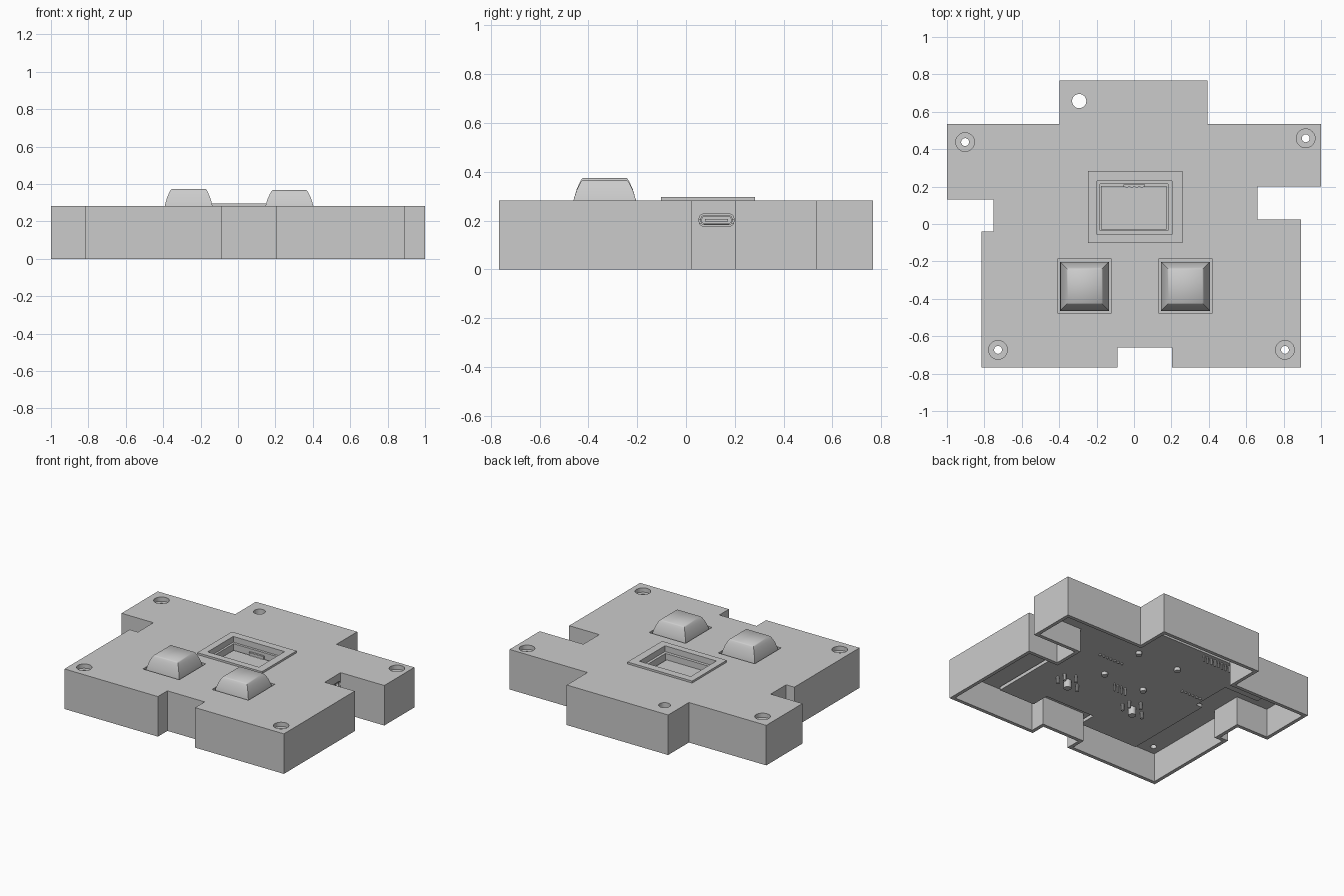
import bpy, bmesh, math
from mathutils import Vector

cube = bpy.data.objects.get("Cube")
if cube:
    bpy.data.objects.remove(cube, do_unlink=True)

grey = bpy.data.materials.new("plain grey")
grey.use_nodes = True
colour = (0.6, 0.6, 0.6, 1)
grey.diffuse_color = colour
grey.node_tree.nodes["Principled BSDF"].inputs["Base Color"].default_value = colour

TOP, CEILING, WALL = 0.282, 0.203, 0.025


def finish(name, bm):
    bmesh.ops.recalc_face_normals(bm, faces=bm.faces)
    mesh = bpy.data.meshes.new(name)
    bm.to_mesh(mesh)
    bm.free()
    mesh.materials.append(grey)
    ob = bpy.data.objects.new(name, mesh)
    bpy.context.collection.objects.link(ob)
    return ob


def prism(name, points, low, high, axis="z"):
    """Extrude a flat outline along z, or along x when the outline is in y and z."""
    def place(p, h):
        return (p[0], p[1], h) if axis == "z" else (h, p[0], p[1])
    bm = bmesh.new()
    face = bm.faces.new([bm.verts.new(place(p, low)) for p in points])
    ext = bmesh.ops.extrude_face_region(bm, geom=[face])
    move = Vector(place((0, 0), high - low))
    bmesh.ops.translate(bm, vec=move,
                        verts=[v for v in ext["geom"] if isinstance(v, bmesh.types.BMVert)])
    return finish(name, bm)


def rect(x0, x1, y0, y1):
    return [(x0, y0), (x1, y0), (x1, y1), (x0, y1)]


def circle(x, y, r, n=32):
    return [(x + r * math.cos(i * math.tau / n), y + r * math.sin(i * math.tau / n))
            for i in range(n)]


def rounded(x, y, width, height, r, n=6):
    """Rectangle with round corners."""
    pts = []
    for k, (sx, sy) in enumerate(((1, 1), (-1, 1), (-1, -1), (1, -1))):
        for i in range(n + 1):
            a = math.pi / 2 * (k + i / n)
            pts.append((x + sx * (width / 2 - r) + r * math.cos(a),
                        y + sy * (height / 2 - r) + r * math.sin(a)))
    return pts


def inset(points, d):
    """Move a right-angled counter-clockwise outline inwards."""
    out = []
    for i, p in enumerate(points):
        prev, nxt = Vector(points[i - 1]), Vector(points[(i + 1) % len(points)])
        a, b = (Vector(p) - prev).normalized(), (nxt - Vector(p)).normalized()
        out.append((p[0] - d * (a.y + b.y), p[1] + d * (a.x + b.x)))
    return out


def cut(target, cutter):
    mod = target.modifiers.new("cut", "BOOLEAN")
    mod.operation = "DIFFERENCE"
    mod.solver = "EXACT"
    mod.object = cutter
    bpy.context.view_layer.objects.active = target
    bpy.ops.object.modifier_apply(modifier=mod.name)
    bpy.data.objects.remove(cutter, do_unlink=True)


# Case: stepped outline, open underneath
outline = [(-0.816, -0.766), (-0.088, -0.766), (-0.088, -0.66), (0.202, -0.66),
           (0.202, -0.766), (0.894, -0.766), (0.894, 0.023), (0.66, 0.023), (0.66, 0.2),
           (1, 0.2), (1, 0.535), (0.393, 0.535), (0.393, 0.766), (-0.397, 0.766),
           (-0.397, 0.535), (-1, 0.535), (-1, 0.132), (-0.752, 0.132), (-0.752, -0.04),
           (-0.816, -0.04)]
case = prism("case", outline, 0, TOP)
cut(case, prism("cavity", inset(outline, WALL), -0.1, CEILING))

# Counterbored screw holes and one plain hole
for x, y in ((-0.903, 0.438), (0.918, 0.458), (-0.727, -0.673), (0.807, -0.673)):
    cut(case, prism("bore", circle(x, y, 0.05), TOP - 0.03, 0.4))
    cut(case, prism("screw_hole", circle(x, y, 0.021), 0.1, 0.4))
cut(case, prism("plain_hole", circle(-0.293, 0.657, 0.038), 0.1, 0.4))

# Key openings, screen opening and port opening
KEYS = (("right", -0.264, 0.374), ("left", 0.275, 0.367))
KEY_Y = -0.333
for side, x, top in KEYS:
    cut(case, prism("key_opening", rect(x - 0.142, x + 0.142, KEY_Y - 0.146, KEY_Y + 0.148),
                    0.15, 0.4))
cut(case, prism("screen_opening", rect(-0.198, 0.202, -0.055, 0.23), 0.15, 0.4))
cut(case, prism("port_opening", rounded(0.125, 0.202, 0.142, 0.05, 0.019), 0.53, 0.75, "x"))

# Raised screen bezel with an inner ledge
bezel = prism("screen_bezel", rect(-0.246, 0.258, -0.102, 0.283), TOP - 0.002, 0.296)
cut(bezel, prism("bezel_opening", rect(-0.198, 0.202, -0.055, 0.23), 0.2, 0.4))
ledge = prism("screen_ledge", rect(-0.21, 0.21, -0.065, 0.24), CEILING + 0.002, 0.255)
cut(ledge, prism("ledge_opening", rect(-0.183, 0.183, -0.034, 0.213), 0.1, 0.4))

# Circuit board
board_shape = [(-0.6, -0.7), (-0.14, -0.7), (-0.14, -0.57), (0.25, -0.57), (0.25, -0.7),
               (0.53, -0.7), (0.53, 0.03), (0.632, 0.03), (0.632, 0.23), (0.86, 0.23),
               (0.86, 0.505), (-0.82, 0.505), (-0.82, 0.25), (-0.55, 0.25), (-0.55, -0.04),
               (-0.6, -0.04)]
BOARD, BOARD_TOP = 0.165, 0.189
prism("circuit_board", board_shape, BOARD, BOARD_TOP)

# Screen module, its connector and mounting posts
prism("screen", rect(-0.177, 0.173, -0.03, 0.203), BOARD_TOP - 0.001, 0.214)
prism("screen_connector", rect(-0.055, 0.06, 0.199, 0.211), BOARD_TOP - 0.001, 0.235)
for i in range(4):
    x = -0.045 + i * 0.027
    prism("screen_pin", rect(x, x + 0.012, 0.196, 0.2), 0.213, 0.233)
for x in (-0.16, 0.16):
    for y in (-0.1, 0.24):
        prism("screen_post", circle(x, y, 0.02, 16), 0.142, 0.18)

# Pin rows under the board
for x0, y, count, low in ((0.15, 0.06, 7, 0.152), (-0.52, 0.04, 6, 0.152),
                          (-0.4, 0.47, 8, 0.12), (-0.07, -0.17, 4, 0.11)):
    for i in range(count):
        x = x0 + i * 0.03
        prism("board_pin", rect(x, x + 0.01, y, y + 0.01), low, BOARD + 0.002)


def key_cap(name, x, top):
    rise = top - TOP
    rings = ((-0.25, 0.131), (0, 0.128), (0.25, 0.122), (0.5, 0.115), (0.75, 0.105),
             (0.92, 0.097), (1, 0.09))
    bm = bmesh.new()
    last = None
    for t, half in rings:
        z = TOP + t * rise
        ring = [bm.verts.new((px, py, z)) for px, py in
                rect(x - half, x + half, KEY_Y - half, KEY_Y + half)]
        if last:
            for i in range(4):
                j = (i + 1) % 4
                bm.faces.new((last[i], last[j], ring[j], ring[i]))
        else:
            bm.faces.new(ring)
        last = ring
    bm.faces.new(last)
    return finish(name, bm)


# Keys: cap, switch body, locating post and legs
for side, x, top in KEYS:
    cap = key_cap(side + "_key_cap", x, top)
    bpy.ops.object.select_all(action="DESELECT")
    cap.select_set(True)
    bpy.context.view_layer.objects.active = cap
    bpy.ops.object.shade_smooth_by_angle(angle=math.radians(55))
    prism(side + "_switch_body", rect(x - 0.1, x + 0.1, KEY_Y - 0.1, KEY_Y + 0.1),
          BOARD_TOP - 0.001, 0.27)
    prism(side + "_switch_post", circle(x, KEY_Y, 0.025, 20), 0.11, BOARD + 0.002)
    for dx, dy in ((-0.08, 0), (0.08, 0), (0, 0.085), (0.07, 0.055)):
        prism(side + "_switch_leg", circle(x + dx, KEY_Y + dy, 0.011, 10), 0.118, BOARD + 0.002)

# Charging port: hollow shell with a tongue
port = prism("port_shell", rounded(0.125, 0.202, 0.13, 0.042, 0.016), 0.54, 0.655, "x")
cut(port, prism("port_hollow", rounded(0.125, 0.202, 0.118, 0.031, 0.012), 0.56, 0.7, "x"))
prism("port_tongue", rect(0.078, 0.172, 0.197, 0.207), 0.55, 0.645, "x")
